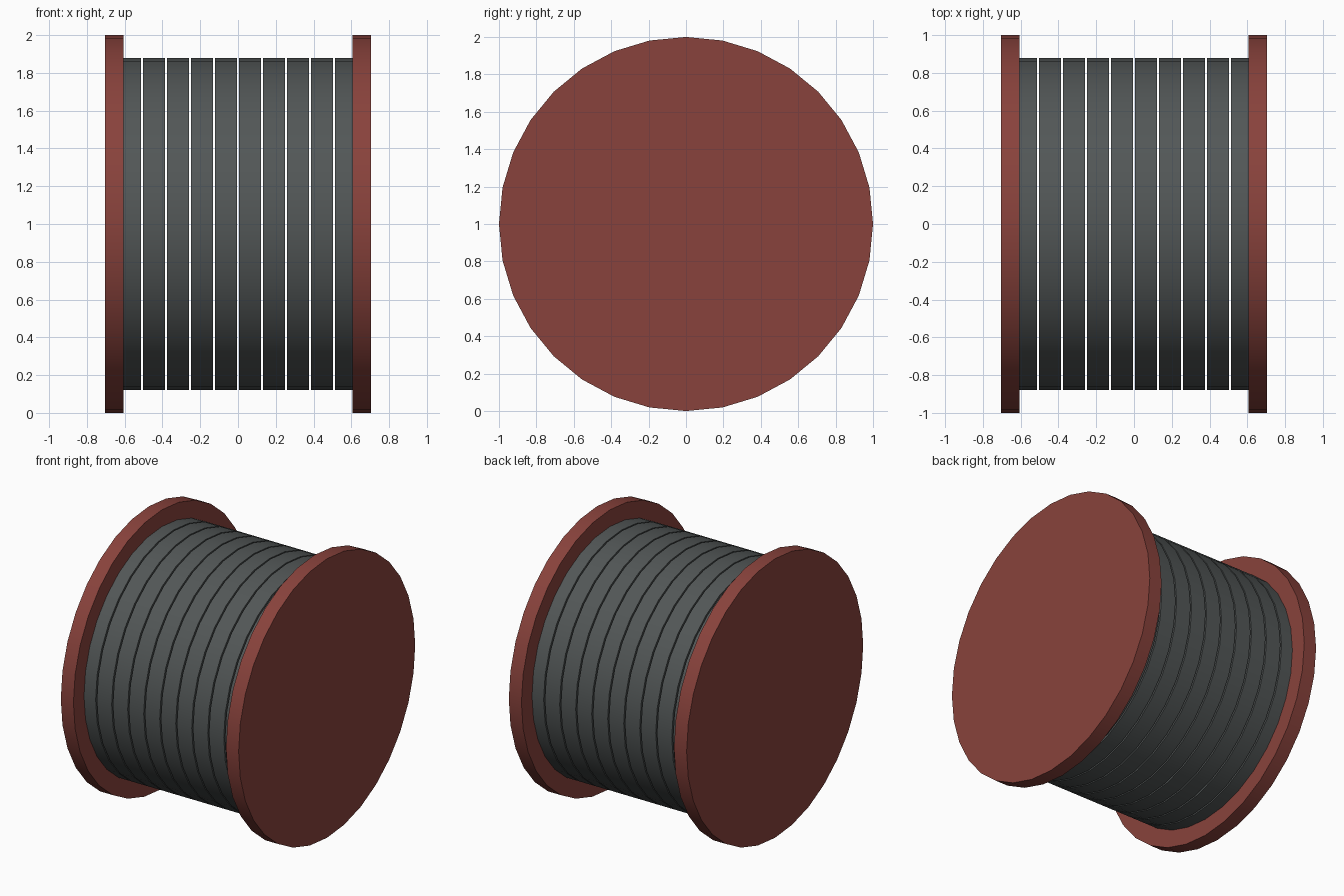
import bpy
import math

cube = bpy.data.objects.get("Cube")
if cube:
    bpy.data.objects.remove(cube, do_unlink=True)


def make_material(name, colour):
    mat = bpy.data.materials.new(name)
    mat.use_nodes = True
    mat.diffuse_color = colour
    mat.node_tree.nodes["Principled BSDF"].inputs["Base Color"].default_value = colour
    return mat


def disc(name, x, radius, width, mat):
    """Round plate standing on edge, axis along x."""
    bpy.ops.mesh.primitive_cylinder_add(
        vertices=32, radius=radius, depth=width,
        location=(x, 0, 1), rotation=(0, math.pi / 2, 0))
    obj = bpy.context.object
    obj.name = name
    obj.data.materials.append(mat)
    bpy.ops.object.transform_apply(location=False, rotation=True, scale=True)
    bpy.ops.object.shade_smooth_by_angle(angle=math.radians(30))
    return obj


red = make_material("rust red", (0.25, 0.055, 0.045, 1))
grey = make_material("cable grey", (0.085, 0.095, 0.095, 1))

# End flanges
for side, name in ((1, "left_flange"), (-1, "right_flange")):
    disc(name, side * 0.655, 1.0, 0.1, red)

# Cable turns, with a thin gap between neighbours
TURNS = 10
PITCH = 0.127
GAP = 0.01
for i in range(TURNS):
    x = (i - (TURNS - 1) / 2) * PITCH
    disc(f"cable_turn_{i + 1}", x, 0.88, PITCH - GAP, grey)
